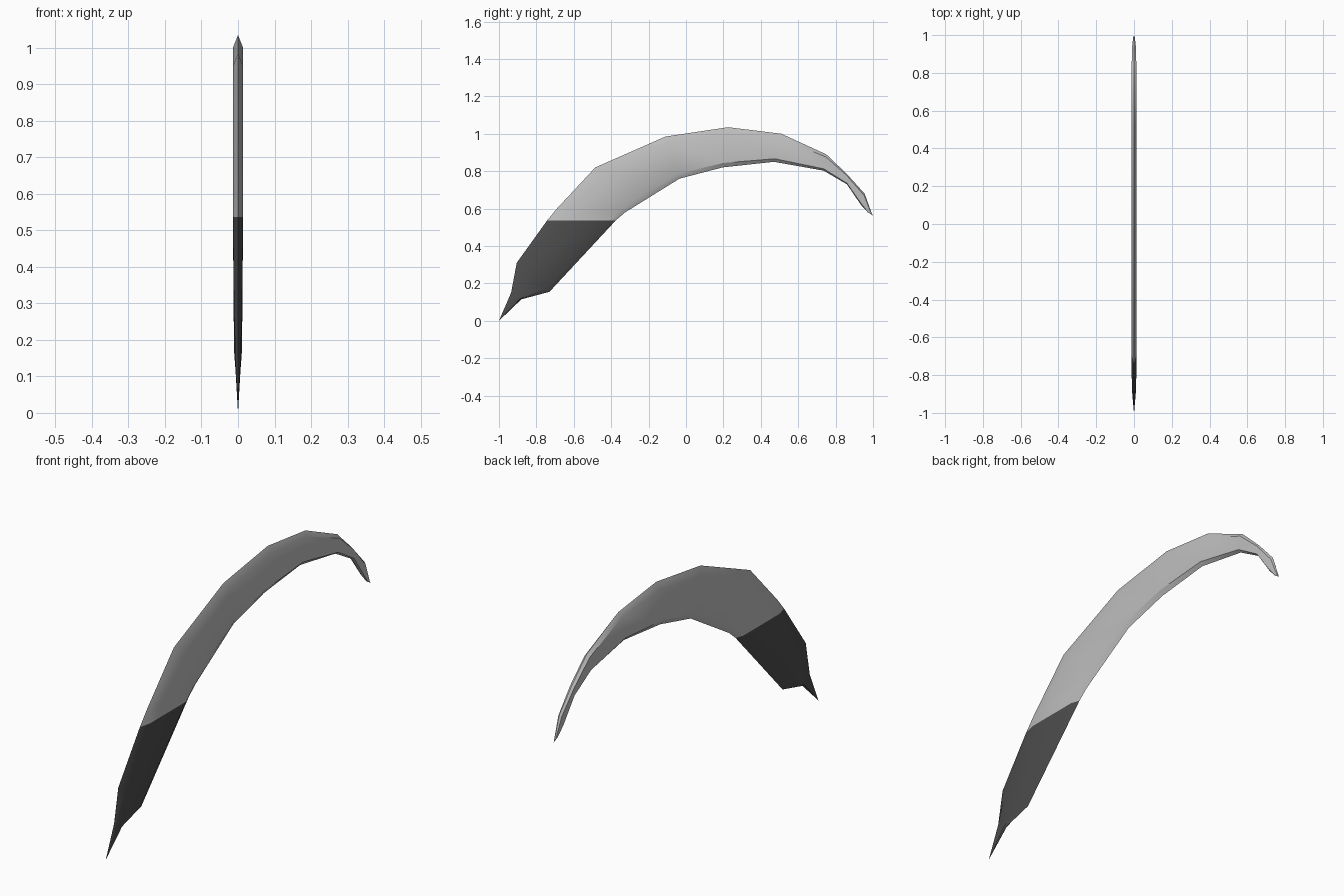
import bpy, bmesh, math

if "Cube" in bpy.data.objects:
    bpy.data.objects.remove(bpy.data.objects["Cube"])


def material(name, v):
    m = bpy.data.materials.new(name)
    m.diffuse_color = (v, v, v, 1)
    m.use_nodes = True
    m.node_tree.nodes["Principled BSDF"].inputs["Base Color"].default_value = m.diffuse_color
    return m


steel = material("light grey", 0.52)
grip = material("dark grey", 0.075)

# stations along the arc: outer edge (y, z), inner edge (y, z), half thickness
stations = [
    (-0.935, 0.15, -0.88, 0.115, 0.007),
    (-0.905, 0.31, -0.73, 0.155, 0.011),
    (-0.742, 0.537, -0.375, 0.537, 0.014),
    (-0.69, 0.60, -0.325, 0.58, 0.014),
    (-0.485, 0.82, -0.18, 0.67, 0.014),
    (-0.11, 0.985, -0.035, 0.76, 0.014),
    (0.225, 1.035, 0.195, 0.82, 0.014),
    (0.51, 1.0, 0.47, 0.85, 0.014),
    (0.75, 0.89, 0.735, 0.803, 0.014),
    (0.86, 0.785, 0.86, 0.73, 0.012),
    (0.955, 0.68, 0.935, 0.62, 0.009),
    (0.993, 0.575, 0.972, 0.58, 0.004),
]
# cross-section: (fraction from outer to inner edge, side)
section = [(0, 0), (0.16, 1), (0.89, 1), (1, 0), (0.89, -1), (0.16, -1)]


def loft(name, rows, mat, start=None, end=None):
    """Skin bevelled sections, closing each end to a point when one is given."""
    bm = bmesh.new()
    rings = [[bm.verts.new((s * w, oy + (iy - oy) * t, oz + (iz - oz) * t))
              for t, s in section] for oy, oz, iy, iz, w in rows]
    n = len(section)
    for a, b in zip(rings, rings[1:]):
        for i in range(n):
            j = (i + 1) % n
            bm.faces.new((a[i], a[j], b[j], b[i]))
    for ring, tip in ((rings[0], start), (rings[-1], end)):
        if tip:
            p = bm.verts.new((0, *tip))
            for i in range(n):
                bm.faces.new((ring[i], ring[(i + 1) % n], p))
    bmesh.ops.recalc_face_normals(bm, faces=bm.faces)
    me = bpy.data.meshes.new(name)
    bm.to_mesh(me)
    bm.free()
    me.materials.append(mat)
    ob = bpy.data.objects.new(name, me)
    bpy.context.collection.objects.link(ob)
    bpy.context.view_layer.objects.active = ob
    ob.select_set(True)
    bpy.ops.object.shade_smooth_by_angle(angle=math.radians(30))
    ob.select_set(False)


# dark pointed base, then the curved light blade
loft("dark_base", stations[:3], grip, start=(-1.0, 0.0))
loft("curved_blade", stations[2:], steel, end=(1.0, 0.562))
